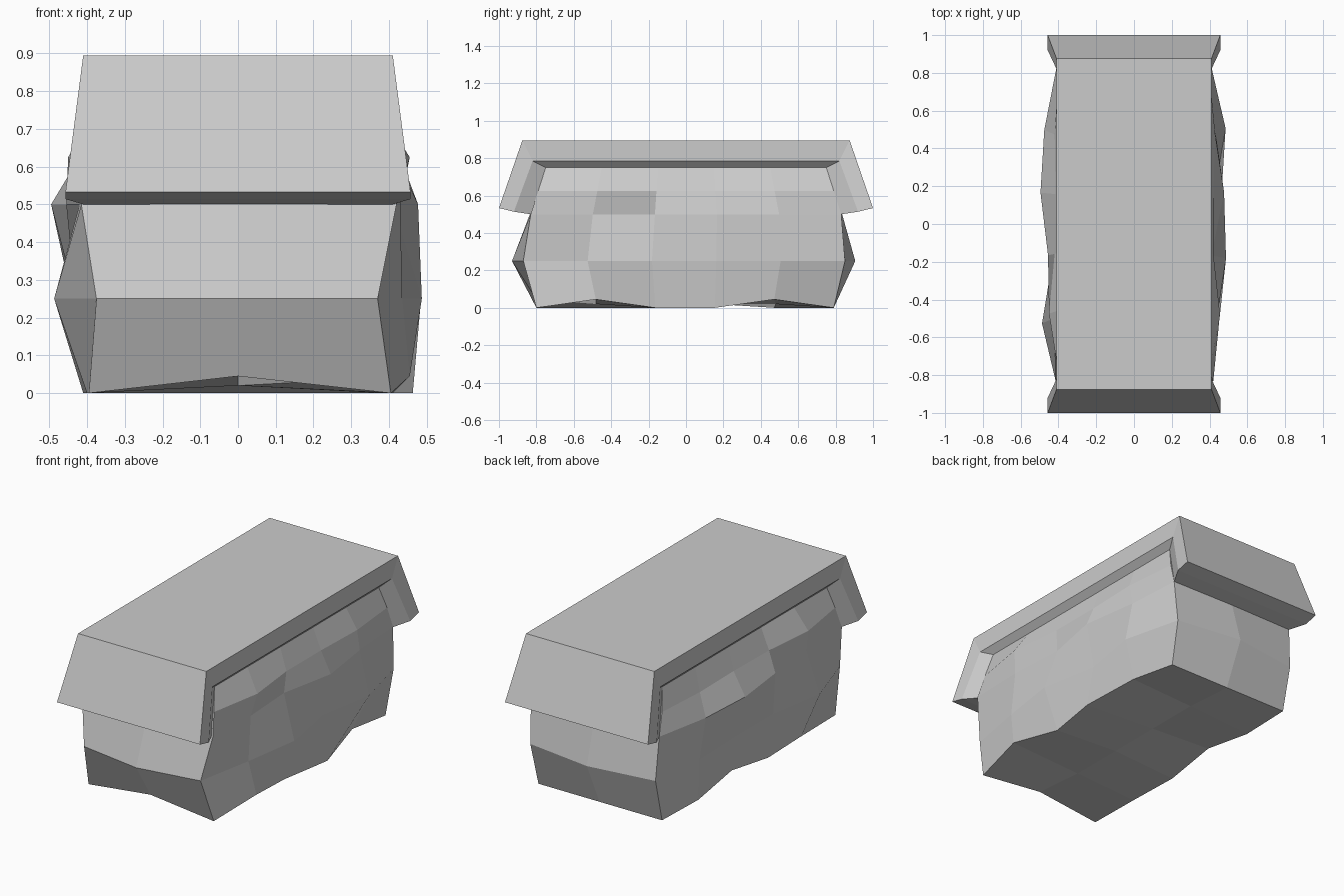
import bpy, bmesh

if "Cube" in bpy.data.objects:
    bpy.data.objects.remove(bpy.data.objects["Cube"])


def make_object(name, bm):
    bmesh.ops.recalc_face_normals(bm, faces=bm.faces[:])
    mesh = bpy.data.meshes.new(name)
    bm.to_mesh(mesh)
    bm.free()
    obj = bpy.data.objects.new(name, mesh)
    bpy.context.collection.objects.link(obj)


# Rough body: stacked rings, half widths along y for each level
levels = [0, 0.25, 0.5, 0.625, 0.75]
right = [[.405, .455, .41, .463, .40, .39],
         [.37, .435, .487, .425, .485, .40],
         [.42, .43, .41, .477, .43, .41],
         [.40, .455, .42, .42, .43, .40],
         [.375] * 6]
left = [[.395, .40, .41, .40, .41, .40],
        [.375, .487, .43, .43, .44, .40],
        [.415, .42, .455, .495, .475, .41],
        [.40, .45, .42, .415, .42, .40],
        [.375] * 6]
# front corner, front middle, back corner, back middle
ends = [(-.80, -.80, .79, .79), (-.87, -.93, .85, .905),
        (-.83, -.835, .83, .835), (-.79, -.79, .79, .79),
        (-.75, -.75, .75, .75)]

bm = bmesh.new()
rings = []
for k, z in enumerate(levels):
    fc, fm, bc, bmid = ends[k]
    ys = [fc + (bc - fc) * i / 5 for i in range(6)]
    r_lift = [.045 if k == 0 and i in (1, 4) else 0 for i in range(6)]
    l_lift = [.045 if k == 0 and i == 3 else 0 for i in range(6)]
    pts = [(0, fm, .045 if k == 0 else z)]
    pts += [(right[k][i], ys[i], z + r_lift[i]) for i in range(6)]
    pts += [(0, bmid, z)]
    pts += [(-left[k][i], ys[i], z + l_lift[i]) for i in reversed(range(6))]
    rings.append([bm.verts.new(p) for p in pts])
n = len(rings[0])
for a, b in zip(rings, rings[1:]):
    for i in range(n):
        j = (i + 1) % n
        bm.faces.new((a[i], a[j], b[j], b[i]))
bm.faces.new(rings[-1])
# Underside with a centre line
base = rings[0]
mid = [base[0]] + [bm.verts.new((0, -.48 + .32 * i, .02)) for i in range(4)] + [base[7]]
rs = base[1:7]
ls = base[8:][::-1]
for i in range(5):
    bm.faces.new((mid[i], mid[i + 1], rs[i + 1], rs[i]))
    bm.faces.new((mid[i], ls[i], ls[i + 1], mid[i + 1]))
make_object("stone_body", bm)

# Cap: slab with flared end flaps and a chamfered inner lip
outer = [(.457, -1, .533), (.41, -.875, .895), (.41, .875, .895), (.457, 1, .533)]
lip = [(.457, -.92, .514), (.41, -.82, .785), (.41, .82, .785), (.457, .92, .514)]
inner = [(.41, -.83, .50), (.375, -.75, .75), (.375, .75, .75), (.41, .83, .50)]
bm = bmesh.new()
strips = []
for prof, s in ((inner, 1), (lip, 1), (outer, 1), (outer, -1), (lip, -1), (inner, -1)):
    strips.append([bm.verts.new((s * x, y, z)) for x, y, z in prof])
for k in range(6):
    a, b = strips[k], strips[(k + 1) % 6]
    for i in range(3):
        bm.faces.new((a[i], a[i + 1], b[i + 1], b[i]))
for e in (0, 3):
    for k in range(2):
        bm.faces.new((strips[k][e], strips[k + 1][e], strips[4 - k][e], strips[5 - k][e]))
make_object("cap", bm)
